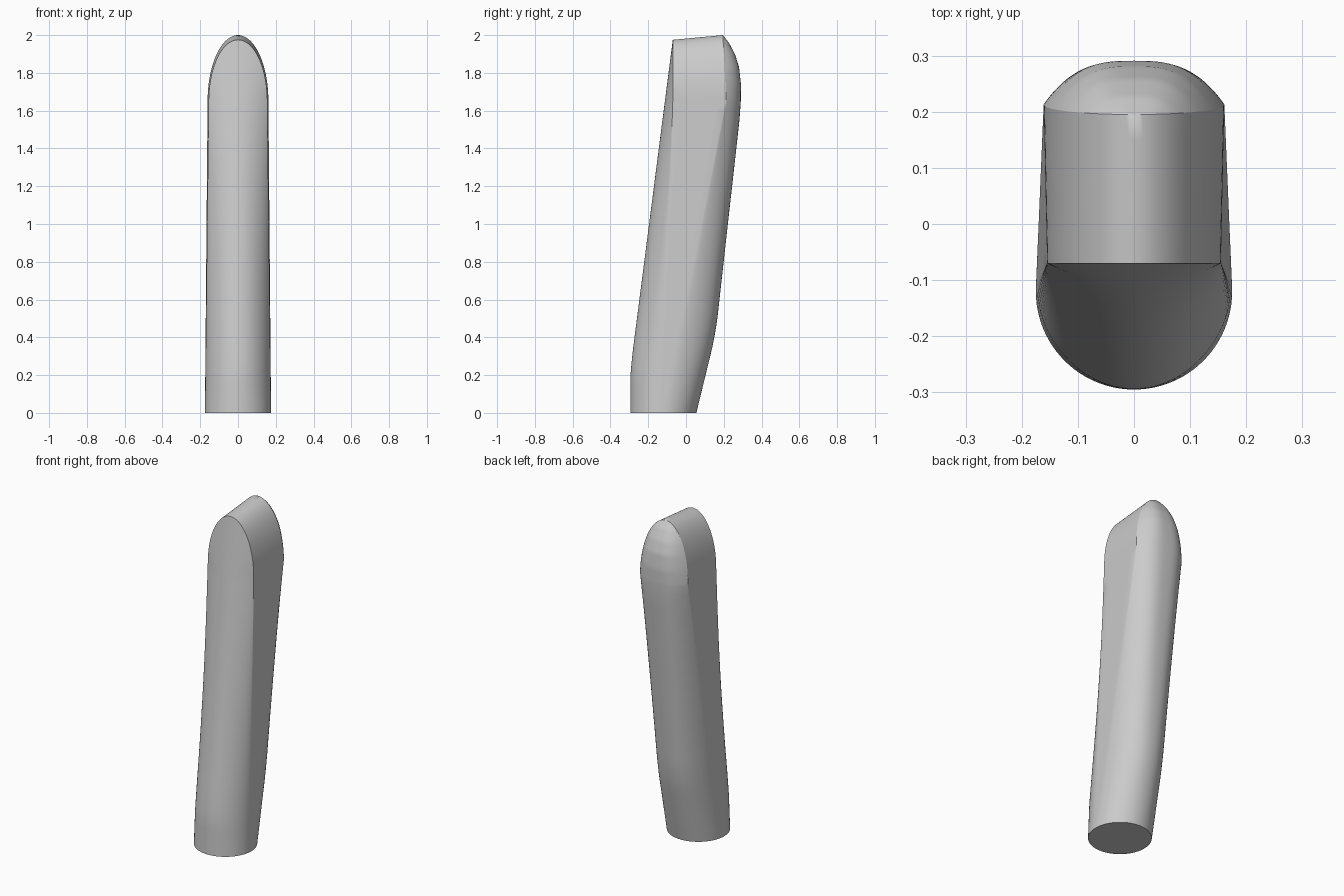
import bpy, bmesh
from math import sin, cos, pi

cube = bpy.data.objects.get("Cube")
if cube:
    bpy.data.objects.remove(cube, do_unlink=True)

ARC, SIDE = 24, 6          # segments per half arc and per flat side
SHOULDER, CROWN = 1.65, 1.975

# centre-line profiles (z, y) of the front and the back
FRONT = [(0, -.295), (.2, -.294), (.27, -.288), (.35, -.279), (CROWN, -.07)]
BACK = [(0, .055), (.35, .14), (.42, .154), (.5, .166), (1.55, .283), (1.65, .29),
        (1.74, .291), (1.83, .281), (1.9, .259), (1.96, .227), (2.0, .195)]


def lerp(a, b, t):
    return a + (b - a) * t


def profile(points, z):
    for (z0, y0), (z1, y1) in zip(points, points[1:]):
        if z <= z1:
            return lerp(y0, y1, (z - z0) / (z1 - z0))
    return points[-1][1]


def section(z, k, arch):
    """Closed ring: round at the base (k=0), flat-sided at the shoulder (k=1),
    narrowing to a ridge at the crown (arch=pi/2)."""
    narrow = max(cos(arch), 0)
    front_w = lerp(.175, .155, k) * narrow
    back_w = lerp(.175, .161, k) * narrow
    front_edge = lerp(-.12, -.07, k)
    back_edge = lerp(-.12, .213, k) - .018 * sin(arch)
    rise = .025 * sin(arch)
    front = min(profile(FRONT, z), front_edge)
    back = max(profile(BACK, z + rise), back_edge)
    half = []
    # front arc, centre to edge
    for i in range(ARC + 1):
        t = pi / 2 * (1 - i / ARC)
        bulge = lerp(sin(t), sin(t) ** 2, k)
        half.append((front_w * cos(t), lerp(front_edge, front, bulge)))
    # flat side
    for i in range(1, SIDE):
        s = i / SIDE
        half.append((lerp(front_w, back_w, s), lerp(front_edge, back_edge, s)))
    # back arc, edge to centre
    for i in range(ARC + 1):
        t = pi / 2 * i / ARC
        bulge = lerp(sin(t), 1 - cos(t) ** 3, k)
        half.append((back_w * cos(t), lerp(back_edge, back, bulge)))
    ring = half + [(-x, y) for x, y in half[-2:0:-1]]
    span = back_edge - front_edge
    tilt = lambda y: rise * min(max((y - front_edge) / max(span, .01), 0), 1)
    return [(x, y, z + tilt(y)) for x, y in ring]


# straight shaft rings, then arched top rings
rings = []
for i in range(34):
    z = SHOULDER * i / 33
    rings.append(section(z, z / SHOULDER, 0))
for i in range(1, 33):
    a = pi / 2 * i / 32
    rings.append(section(lerp(SHOULDER, CROWN, sin(a)), 1, a))

bm = bmesh.new()
loops = [[bm.verts.new(p) for p in ring] for ring in rings]
n = len(loops[0])
for low, high in zip(loops, loops[1:]):
    for j in range(n):
        m = (j + 1) % n
        bm.faces.new((low[j], low[m], high[m], high[j]))
bm.faces.new(loops[0][::-1])
bmesh.ops.remove_doubles(bm, verts=bm.verts[:], dist=.0001)
bmesh.ops.recalc_face_normals(bm, faces=bm.faces[:])

mesh = bpy.data.meshes.new("curved_post")
bm.to_mesh(mesh)
bm.free()
post = bpy.data.objects.new("curved_post", mesh)
bpy.context.collection.objects.link(post)

# single neutral grey
grey = bpy.data.materials.new("neutral grey")
grey.use_nodes = True
colour = (.6, .6, .6, 1)
grey.diffuse_color = colour
grey.node_tree.nodes["Principled BSDF"].inputs["Base Color"].default_value = colour
mesh.materials.append(grey)

bpy.context.view_layer.objects.active = post
post.select_set(True)
bpy.ops.object.shade_smooth_by_angle(angle=pi / 6)
